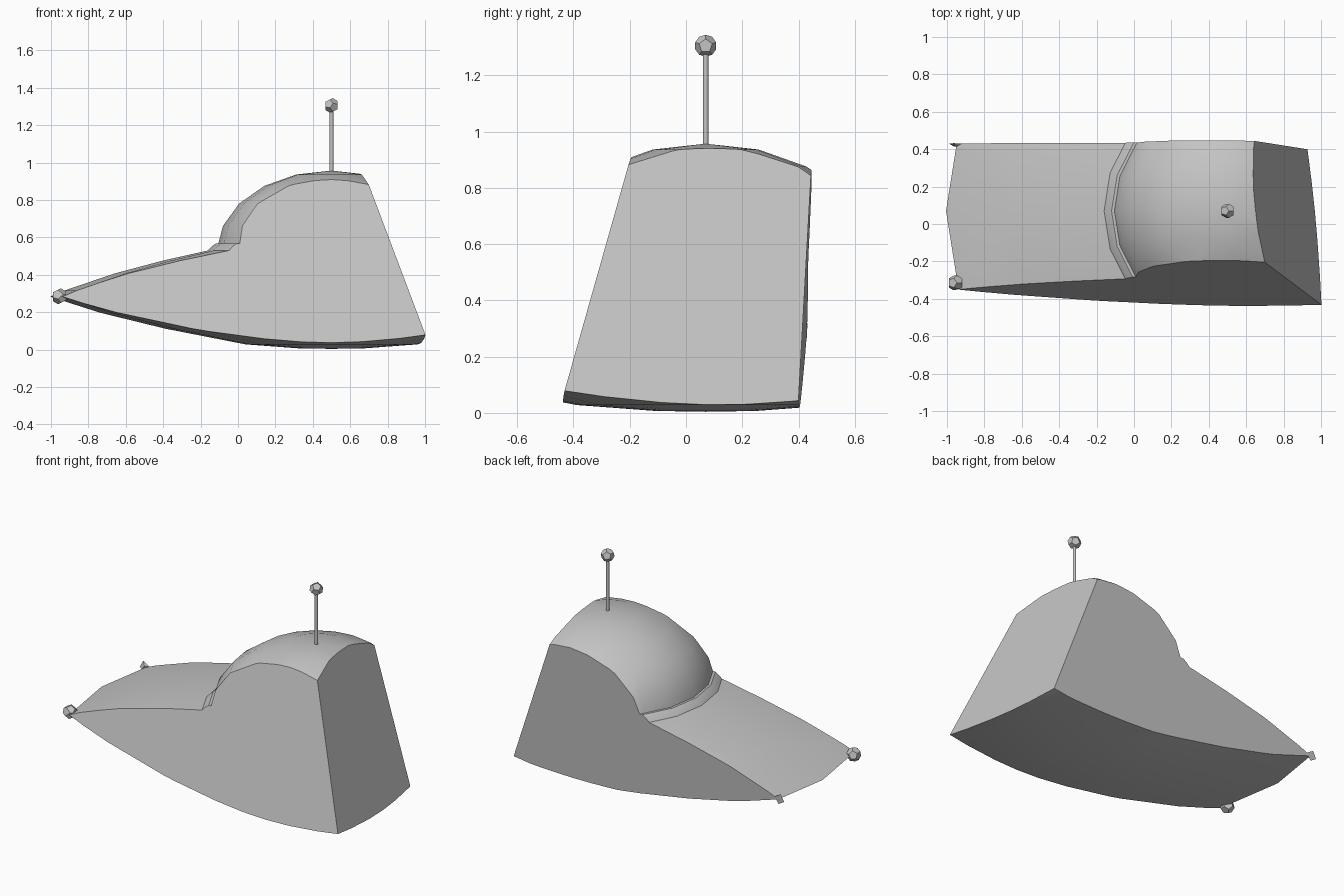
import bpy, bmesh, math
from mathutils import Vector, Matrix

if "Cube" in bpy.data.objects:
    bpy.data.objects.remove(bpy.data.objects["Cube"])

grey = bpy.data.materials.new("light grey")
grey.diffuse_color = (0.55, 0.55, 0.55, 1)
grey.use_nodes = True
grey.node_tree.nodes["Principled BSDF"].inputs["Base Color"].default_value = grey.diffuse_color
AX, AY = 0.5, 0.07          # axis of the saucer
SEGS = 20

# Three slanted planes that trim the saucer to a wedge
FRONT = [Vector(p) for p in ((-0.95, -0.35, 0.285), (1.0, -0.43, 0.085), (0.70, -0.205, 0.88))]
RIGHT = [Vector(p) for p in ((1.0, -0.43, 0.085), (0.925, 0.40, 0.05), (0.70, -0.205, 0.88))]
BACK = [Vector(p) for p in ((-0.95, 0.43, 0.285), (0.925, 0.40, 0.05), (0.64, 0.445, 0.86))]
INSIDE = Vector((0.3, 0.05, 0.3))


def trim(bm):
    for a, b, c in (FRONT, RIGHT, BACK):
        n = (b - a).cross(c - a).normalized()
        if n.dot(INSIDE - a) > 0:
            n = -n
        geom = bm.verts[:] + bm.edges[:] + bm.faces[:]
        cut = bmesh.ops.bisect_plane(bm, geom=geom, dist=1e-5, plane_co=a, plane_no=n, clear_outer=True)
        edges = [e for e in cut["geom_cut"] if isinstance(e, bmesh.types.BMEdge)]
        if edges:
            bmesh.ops.contextual_create(bm, geom=edges)


def finish(name, bm, smooth=None):
    bmesh.ops.recalc_face_normals(bm, faces=bm.faces[:])
    me = bpy.data.meshes.new(name)
    bm.to_mesh(me)
    bm.free()
    me.materials.append(grey)
    ob = bpy.data.objects.new(name, me)
    bpy.context.collection.objects.link(ob)
    if smooth:
        bpy.ops.object.select_all(action='DESELECT')
        ob.select_set(True)
        bpy.context.view_layer.objects.active = ob
        bpy.ops.object.shade_smooth_by_angle(angle=math.radians(smooth))
    return ob


# Saucer body: underside, rim, upper hull, collar ring and dome in one profile
profile = [(0, 0.004), (0.18, 0.007), (0.46, 0.028), (0.89, 0.112), (1.24, 0.198), (1.505, 0.283),
           (1.43, 0.315), (1.16, 0.407), (0.905, 0.475), (0.66, 0.53),
           (0.645, 0.548), (0.62, 0.567), (0.605, 0.567)]
profile += [(0.61 * math.sin(t), 0.53 + 0.427 * math.cos(t))
            for t in (math.radians(d) for d in (72, 54, 36, 18, 0))]
bm = bmesh.new()
verts = [bm.verts.new((AX - r, AY, z)) for r, z in profile]
edges = [bm.edges.new(p) for p in zip(verts, verts[1:])]
bmesh.ops.spin(bm, geom=verts + edges, cent=(AX, AY, 0), axis=(0, 0, 1),
               angle=2 * math.pi, steps=SEGS, use_duplicate=False)
bmesh.ops.remove_doubles(bm, verts=bm.verts[:], dist=1e-4)
trim(bm)
finish("saucer_body", bm, 28)


# Small twelve-sided balls
def ball(name, loc, radius, cut=False):
    ico = bmesh.new()
    bmesh.ops.create_icosphere(ico, subdivisions=1, radius=1)
    bm = bmesh.new()
    turn = Matrix.Rotation(math.pi / 2, 3, 'Y')
    for f in ico.faces:
        bm.verts.new(turn @ f.calc_center_median().normalized() * radius + Vector(loc))
    ico.free()
    bmesh.ops.convex_hull(bm, input=bm.verts[:])
    bmesh.ops.dissolve_limit(bm, angle_limit=0.05, verts=bm.verts[:], edges=bm.edges[:])
    if cut:
        trim(bm)
    finish(name, bm)


ball("antenna_tip", (AX, AY, 1.305), 0.04)
for side, name in ((-1, "front_rim_light"), (1, "back_rim_light")):
    ball(name, (-0.955, AY + side * 0.385, 0.285), 0.043, True)

# Antenna rod
bm = bmesh.new()
bmesh.ops.create_cone(bm, cap_ends=True, segments=10, radius1=0.01, radius2=0.01, depth=0.36,
                      matrix=Matrix.Translation((AX, AY, 1.11)))
finish("antenna_rod", bm, 40)
